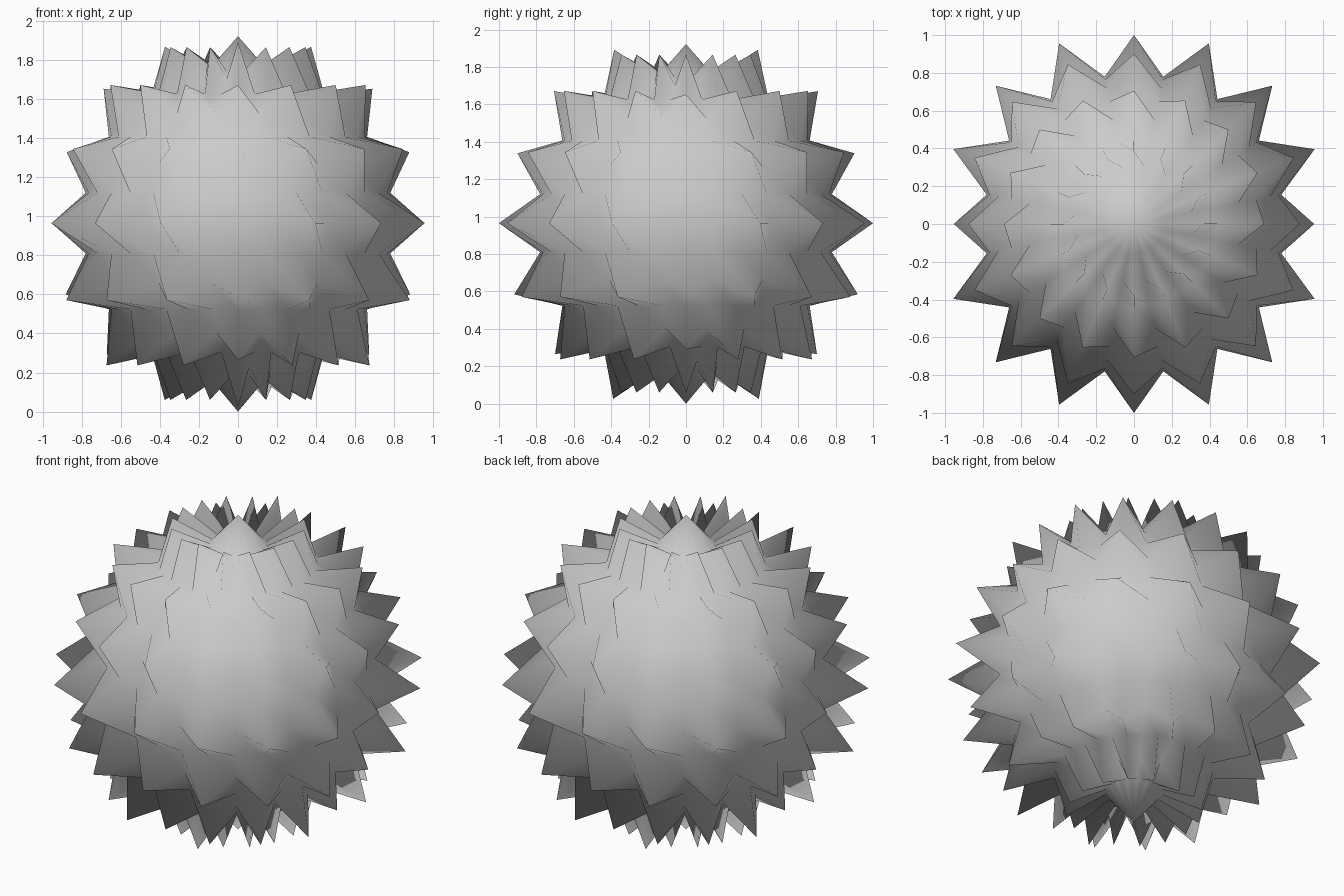
import bpy, bmesh
from math import atan2, asin, degrees

if "Cube" in bpy.data.objects:
    bpy.data.objects.remove(bpy.data.objects["Cube"])

BASE, CENTRE = 0.795, 0.965
# Spike tip radius per latitude row (-4..4, steps of 22.5 degrees)
GENERAL = [0.965, 0.98, 1.03, 1.03, 1.035, 0.99, 1.0, 0.975, 0.957]
FRONT_BACK = [0.965, 1.017, 0.99, 0.994, 1.0, 0.975, 0.998, 1.003, 0.957]
SIDES = [0.965, 0.98, 0.95, 0.955, 0.954, 0.949, 0.973, 0.977, 0.957]

# Round core: grid steps of 11.25 degrees
bm = bmesh.new()
bmesh.ops.create_uvsphere(bm, u_segments=32, v_segments=16, radius=1)

# Pull every second vertex of every second ring out into a spike
for v in bm.verts:
    d = v.co.normalized()
    row = round(degrees(asin(max(-1, min(1, d.z)))) / 11.25)
    col = 0 if abs(row) == 8 else round(degrees(atan2(d.y, d.x)) / 11.25)
    r = BASE
    if row % 2 == 0 and col % 2 == 0:
        table = SIDES if col % 16 == 0 else FRONT_BACK if col % 16 == 8 else GENERAL
        r = table[row // 2 + 4]
    v.co = d * r
    v.co.z += CENTRE

for f in bm.faces:
    f.smooth = True
mesh = bpy.data.meshes.new("spiky_ball")
bm.to_mesh(mesh)
bm.free()
ball = bpy.data.objects.new("spiky_ball", mesh)
bpy.context.collection.objects.link(ball)
